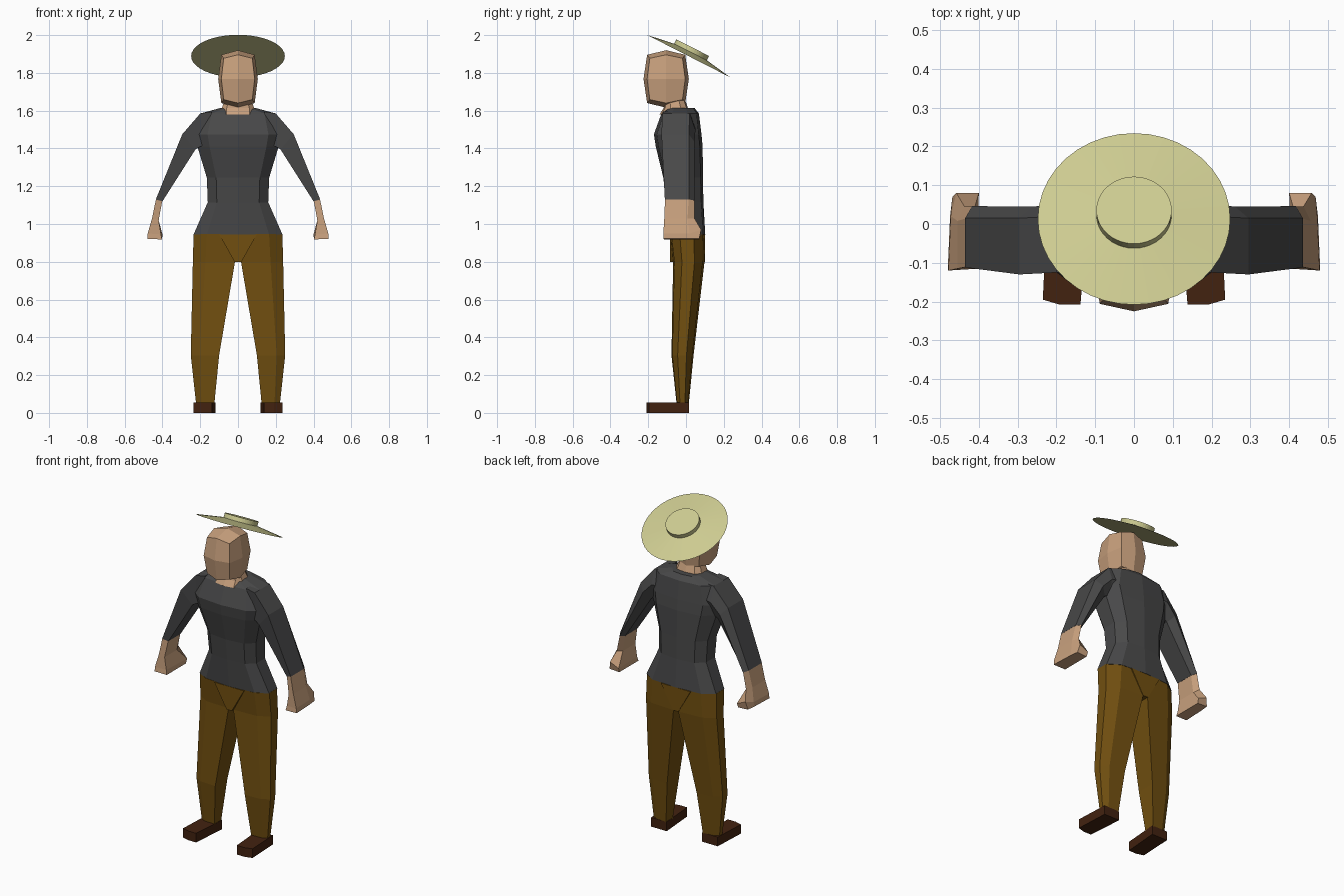
import bpy, bmesh, math
from mathutils import Matrix, Vector

if "Cube" in bpy.data.objects:
    bpy.data.objects.remove(bpy.data.objects["Cube"])


def material(name, rgb):
    m = bpy.data.materials.new(name)
    m.diffuse_color = (*rgb, 1)
    m.use_nodes = True
    m.node_tree.nodes["Principled BSDF"].inputs["Base Color"].default_value = m.diffuse_color
    return m


SKIN = material("skin", (0.578, 0.352, 0.205))
SHIRT = material("charcoal cloth", (0.066, 0.066, 0.067))
TROUSER = material("ochre cloth", (0.165, 0.078, 0.005))
LEATHER = material("dark leather", (0.055, 0.016, 0.005))
STRAW = material("straw", (0.61, 0.597, 0.283))


def finish(bm, name, mat):
    bmesh.ops.recalc_face_normals(bm, faces=bm.faces)
    me = bpy.data.meshes.new(name)
    bm.to_mesh(me)
    bm.free()
    ob = bpy.data.objects.new(name, me)
    bpy.context.collection.objects.link(ob)
    me.materials.append(mat)
    return ob


def loft(name, rings, mat, side=1):
    """Skin a list of equal-length rings and cap both ends."""
    bm = bmesh.new()
    rows = [[bm.verts.new((x * side, y, z)) for x, y, z in r] for r in rings]
    n = len(rows[0])
    for a, b in zip(rows, rows[1:]):
        for i in range(n):
            j = (i + 1) % n
            bm.faces.new((a[i], a[j], b[j], b[i]))
    bm.faces.new(rows[0])
    bm.faces.new(rows[-1])
    return finish(bm, name, mat)


def body_ring(z, w, yf, yb):
    """Ten-sided body section, symmetric in x."""
    m, d = (yf + yb) / 2, (yb - yf) / 2
    half = [(0.7 * w, yf + 0.12 * d), (w, m - 0.45 * d),
            (w, m + 0.4 * d), (0.7 * w, yb - 0.12 * d)]
    pts = [(0, yf)] + half + [(0, yb)] + [(-x, y) for x, y in reversed(half)]
    return [(x, y, z) for x, y in pts]


# Shirt body
loft("shirt_body", [body_ring(*r) for r in (
    (0.945, 0.235, -0.087, 0.102), (1.115, 0.16, -0.105, 0.092),
    (1.245, 0.165, -0.12, 0.09), (1.41, 0.215, -0.16, 0.088),
    (1.475, 0.23, -0.17, 0.082), (1.585, 0.2, -0.13, 0.068),
    (1.615, 0.09, -0.1, 0.045))], SHIRT)

# Neck, flaring out at the collar
loft("neck", [body_ring(*r) for r in (
    (1.58, 0.088, -0.14, 0.03), (1.615, 0.085, -0.118, 0.01),
    (1.7, 0.055, -0.11, -0.02))], SKIN)

# Head: a once-divided cube rounded towards an ellipsoid
bm = bmesh.new()
bmesh.ops.create_cube(bm, size=2)
bmesh.ops.subdivide_edges(bm, edges=bm.edges[:], cuts=1, use_grid_fill=True)
for v in bm.verts:
    k = {1: 1.0, 2: 0.84, 3: 0.72}[sum(abs(c) > 0.5 for c in v.co)]
    v.co = Vector((v.co.x * 0.105 * k, v.co.y * 0.12 * k - 0.105,
                   v.co.z * 0.152 * k + 1.768))
finish(bm, "head", SKIN)


def arm_ring(ox, oz, ix, iz, yf, yr, yb):
    """Five-sided arm section: flat outside with a bevelled back."""
    return [(ox, yf, oz), (ox, yr, oz),
            (ox * 0.5 + ix * 0.5, yb, oz * 0.5 + iz * 0.5),
            (ix, yr, iz), (ix, yf + 0.01, iz)]


def leg_ring(z, x0, x1, yf, yb):
    """Six-sided leg section with a flat inner side."""
    w, d = x1 - x0, yb - yf
    return [(x0, yf, z), (x0 + 0.7 * w, yf + 0.04 * d, z),
            (x1, yf + 0.28 * d, z), (x1, yf + 0.68 * d, z),
            (x0 + 0.7 * w, yb - 0.06 * d, z), (x0, yb, z)]


for label, s in (("left", 1), ("right", -1)):
    # Sleeve
    loft(label + "_sleeve", [arm_ring(*r) for r in (
        (0.14, 1.595, 0.16, 1.42, -0.12, 0.02, 0.05),
        (0.2, 1.585, 0.2, 1.41, -0.125, 0.02, 0.05),
        (0.295, 1.475, 0.225, 1.395, -0.13, 0.015, 0.045),
        (0.435, 1.13, 0.4, 1.12, -0.112, 0.015, 0.046))], SHIRT, s)
    # Forearm and fist, spreading towards the back
    loft(label + "_hand", [
        arm_ring(0.434, 1.132, 0.401, 1.122, -0.111, 0.014, 0.045),
        [(0.455, -0.115, 1.03), (0.455, 0.008, 1.03), (0.437, 0.045, 1.03),
         (0.42, 0.01, 1.02), (0.42, -0.11, 1.02)],
        [(0.478, -0.12, 0.95), (0.472, 0.02, 0.95), (0.458, 0.08, 0.97),
         (0.4, 0.08, 0.945), (0.408, -0.11, 0.945)],
        [(0.48, -0.12, 0.922), (0.474, 0.02, 0.922), (0.468, 0.07, 0.922),
         (0.402, 0.07, 0.918), (0.402, -0.115, 0.918)]], SKIN, s)
    # Trouser leg
    loft(label + "_trouser_leg", [leg_ring(*r) for r in (
        (0.05, 0.125, 0.222, -0.05, 0.015), (0.305, 0.1, 0.25, -0.077, 0.04),
        (0.8, 0.016, 0.239, -0.068, 0.098),
        (0.947, 0.0, 0.235, -0.085, 0.1))], TROUSER, s)
    # Shoe
    sole = [(0.12, 0.015), (0.225, 0.015), (0.235, -0.195),
            (0.19, -0.208), (0.138, -0.208)]
    loft(label + "_shoe", [[(x, y, z) for x, y in sole]
                           for z in (0, 0.056)], LEATHER, s)

# Crotch wedge joining the legs
loft("trouser_crotch", [
    [(-w, -0.086, z), (w, -0.086, z), (w, 0.1, z), (-w, 0.1, z)]
    for z, w in ((0.8, 0.018), (0.944, 0.1))], TROUSER)

# Tilted sun hat: flat underside, shallow cone brim and low crown
hat = loft("sun_hat", [
    [(r * math.cos(a), r * math.sin(a), h)
     for a in (i * math.tau / 40 for i in range(40))]
    for r, h in ((0.248, 0.0), (0.097, 0.024), (0.097, 0.05))], STRAW)
hat.data.transform(Matrix.Translation((0, 0.013, 1.889))
                   @ Matrix.Rotation(math.radians(-27), 4, "X"))
